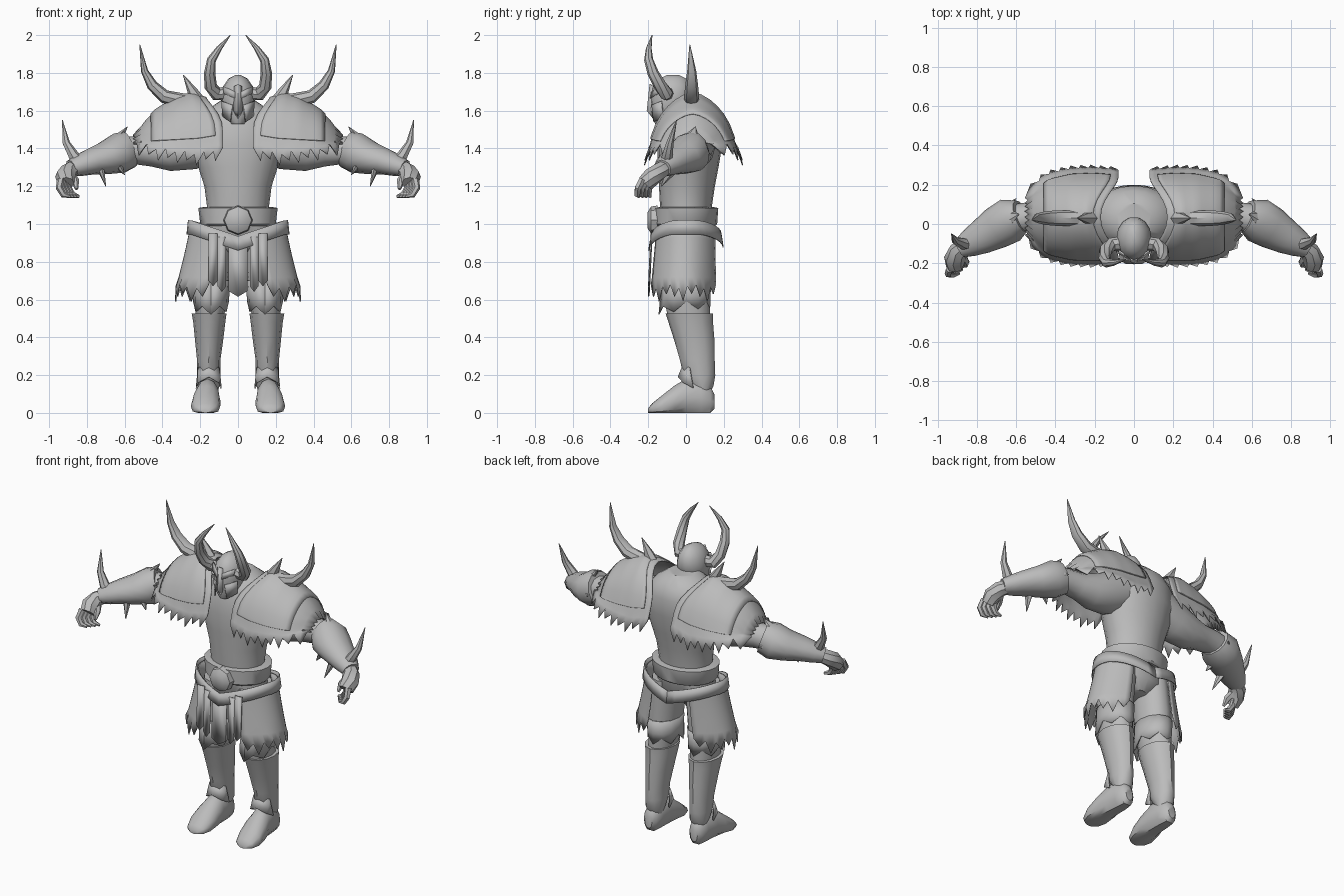
import bpy, bmesh, math
from math import sin, cos, pi
from mathutils import Vector

steel = bpy.data.materials.new("plain_grey")
steel.diffuse_color = (0.5, 0.5, 0.5, 1)
X, Y, Z = Vector((1, 0, 0)), Vector((0, 1, 0)), Vector((0, 0, 1))


def make(name, verts, faces, mirror=False, thick=0):
    me = bpy.data.meshes.new(name)
    me.from_pydata([tuple(v) for v in verts], [], faces)
    bm = bmesh.new()
    bm.from_mesh(me)
    bmesh.ops.recalc_face_normals(bm, faces=bm.faces)
    bm.to_mesh(me)
    bm.free()
    me.materials.append(steel)
    ob = bpy.data.objects.new(name, me)
    bpy.context.collection.objects.link(ob)
    if thick:
        m = ob.modifiers.new("thickness", 'SOLIDIFY')
        m.thickness = thick
        m.offset = 0
    if mirror:
        m = ob.modifiers.new("mirror", 'MIRROR')
        m.use_mirror_merge = False
    return ob


def tube(name, rows, n=12, mirror=False, ref=Y, axis=None, floor=False):
    """Loft of ellipses; rows are (x, y, z, side radius, up radius)."""
    pts = [Vector(r[:3]) for r in rows]
    verts, faces = [], []
    for i, (p, r) in enumerate(zip(pts, rows)):
        t = axis or (pts[min(i + 1, len(pts) - 1)] - pts[max(i - 1, 0)]).normalized()
        s = t.cross(ref).normalized()
        u = s.cross(t)
        for k in range(n):
            a = 2 * pi * k / n
            v = p + s * r[3] * cos(a) + u * r[4] * sin(a)
            if floor:
                v.z = max(v.z, 0)
            verts.append(v)
    for i in range(len(rows) - 1):
        for k in range(n):
            a, b = i * n + k, i * n + (k + 1) % n
            faces.append((a, b, b + n, a + n))
    faces += [tuple(reversed(range(n))), tuple(range(len(verts) - n, len(verts)))]
    return make(name, verts, faces, mirror)


def sheet(name, f, nu, nv, mirror=False, thick=0.006):
    """Thin surface from f(column, row)."""
    verts = [f(i, j) for i in range(nu + 1) for j in range(nv + 1)]
    w = nv + 1
    faces = [(i * w + j, i * w + j + 1, (i + 1) * w + j + 1, (i + 1) * w + j)
             for i in range(nu) for j in range(nv)]
    return make(name, verts, faces, mirror, thick)


def lerp_table(table, x):
    for a, b in zip(table, table[1:]):
        if x <= b[0]:
            t = (x - a[0]) / (b[0] - a[0])
            return [p + (q - p) * t for p, q in zip(a, b)]
    return list(table[-1])


# torso, neck and hips
tube("torso", [(0, 0, 1.0, .165, .13), (0, 0, 1.1, .165, .138), (0, .005, 1.2, .178, .148),
               (0, .012, 1.3, .21, .16), (0, .02, 1.42, .245, .172), (0, .03, 1.53, .23, .165),
               (0, .03, 1.6, .17, .14), (0, .02, 1.655, .09, .085)], 20, axis=Z)
tube("hips", [(0, 0, .84, .06, .08), (0, 0, .9, .19, .13), (0, 0, 1.04, .18, .14)], 16, axis=Z)

# helmet with cheek plates and nose guard
tube("helmet", [(0, -.12, 1.53, .035, .045), (0, -.1, 1.57, .068, .08), (0, -.08, 1.63, .086, .103),
                (0, -.075, 1.68, .09, .112), (0, -.073, 1.73, .077, .102), (0, -.07, 1.77, .05, .072),
                (0, -.068, 1.79, .012, .03)], 14, axis=Z)
make("nose_guard", [(-.018, -.175, 1.73), (0, -.19, 1.74), (.018, -.175, 1.73),
                    (-.022, -.185, 1.6), (0, -.205, 1.6), (.022, -.185, 1.6), (0, -.165, 1.55)],
     [(0, 3, 4, 1), (1, 4, 5, 2), (3, 6, 4), (4, 6, 5)], thick=.006)
make("brow_plate", [(.015, -.187, 1.665), (.075, -.15, 1.69), (.078, -.135, 1.73), (.015, -.18, 1.7)],
     [(0, 1, 2, 3)], True, .008)
make("cheek_plate", [(.03, -.18, 1.63), (.086, -.13, 1.65), (.08, -.12, 1.57), (.04, -.17, 1.54)],
     [(0, 1, 2, 3)], True, .008)

# horns and spikes
tube("helmet_horn", [(.065, -.1, 1.69, .036, .036), (.115, -.105, 1.69, .037, .036),
                     (.145, -.135, 1.73, .034, .034), (.15, -.175, 1.8, .03, .03),
                     (.14, -.198, 1.87, .024, .024), (.1, -.197, 1.93, .015, .015),
                     (.04, -.18, 2.0, .002, .002)], 8, True)
tube("shoulder_horn", [(.22, .03, 1.65, .03, .03), (.31, .03, 1.655, .04, .04), (.39, .03, 1.675, .036, .04),
                       (.455, .03, 1.735, .029, .034), (.495, .03, 1.81, .019, .024),
                       (.52, .02, 1.95, .002, .002)], 8, True)
tube("shoulder_spike", [(.2, .03, 1.64, .035, .035), (.24, .03, 1.7, .028, .03),
                        (.29, .03, 1.79, .002, .002)], 6, True)
tube("gauntlet_spike", [(.83, -.1, 1.32, .035, .035), (.87, -.1, 1.36, .03, .03),
                        (.91, -.085, 1.43, .02, .02), (.93, -.05, 1.55, .002, .002)], 7, True)

# ragged shoulder mantles: columns of (x, half depth, top, shoulder level, hem)
MANTLE = [(.08, .2, 1.67, 1.49, 1.39), (.21, .21, 1.69, 1.47, 1.36), (.32, .205, 1.665, 1.46, 1.375),
          (.43, .18, 1.605, 1.45, 1.39), (.5, .13, 1.535, 1.44, 1.41), (.535, .07, 1.47, 1.43, 1.42)]
JAG = (.015, -.05, .005, -.03)


def mantle(x0, x1, nu, lift, drop, ragged):
    nv = 18

    def f(i, j):
        u, v = i / nu, 2 * j / nv - 1
        x, ry, top, zs, hem = lerp_table(MANTLE, x0 + (x1 - x0) * u)
        w = max(-1, min(1, v / .67))
        a = w * pi / 2
        x += .09 * cos(a) ** 2 * (1 - u) ** 3
        y = .035 + (ry + lift) * (.5 * sin(a) + .5 * w)
        z = zs + (top - zs + lift) * (1 - abs(w) ** 1.6)
        if abs(v) > .67:
            t = (abs(v) - .67) / .33
            z += (hem - zs) * drop * t
            y += (.04 if v > 0 else -.03) * t * drop
            if t > .9 and ragged:
                z += JAG[i % 4]
                y += math.copysign(.015 if i % 2 else 0, v)
                x += .015 if i % 2 else 0
        if i == nu and j % 2 and ragged:
            x += .02
        return (x, y, z)
    return f, nu, nv


sheet("mantle", *mantle(.08, .535, 18, 0, 1, True), mirror=True)
sheet("mantle_upper_layer", *mantle(.12, .46, 14, .007, .15, False), mirror=True)

# arms
tube("upper_arm", [(.14, .04, 1.46, .12, .13), (.26, .04, 1.41, .115, .125), (.37, .04, 1.385, .1, .105),
                   (.46, .04, 1.385, .08, .08), (.54, .035, 1.39, .075, .075), (.62, .02, 1.38, .08, .08)],
     12, True, ref=Z)
tube("gauntlet", [(.575, .04, 1.395, .085, .1), (.63, .02, 1.375, .115, .108), (.7, -.02, 1.35, .108, .088),
                  (.78, -.068, 1.33, .088, .07), (.84, -.1, 1.31, .07, .058), (.885, -.125, 1.295, .05, .045)],
     12, True, ref=Z)
# ragged gauntlet cuff points: base, tip, width
for i, (base, tip, r) in enumerate([((.66, .02, 1.42), (.585, .05, 1.515), .07),
                                    ((.65, -.04, 1.34), (.6, -.07, 1.26), .06),
                                    ((.73, -.07, 1.31), (.7, -.13, 1.2), .045),
                                    ((.68, .06, 1.37), (.6, .13, 1.37), .06)]):
    tube(f"gauntlet_point_{i + 1}", [base + (r, r * .5), tip + (.002, .002)], 6, True, ref=X)

# hands
tube("hand", [(.86, -.11, 1.3, .04, .042), (.895, -.14, 1.28, .05, .046), (.915, -.18, 1.25, .054, .05),
              (.912, -.215, 1.215, .045, .045)], 8, True, ref=Z)
for i in range(4):
    ox, oy = .016 * (i - 1.5), -.02 * (i - 1.5)
    tube(f"finger_{i + 1}", [(.915 + ox, -.2 + oy, 1.235, .02, .02), (.922 + ox, -.225 + oy, 1.19, .019, .019),
                             (.9 + ox, -.228 + oy, 1.155, .017, .017), (.865 + ox, -.22 + oy, 1.145, .008, .008)],
         6, True)
tube("thumb", [(.885, -.15, 1.26, .026, .026), (.86, -.19, 1.225, .021, .021), (.855, -.215, 1.185, .009, .009)],
     6, True)

# legs
tube("thigh", [(.115, 0, .96, .09, .125), (.14, 0, .75, .1, .125), (.145, .005, .6, .088, .12),
               (.15, .02, .48, .07, .11)], 12, True, axis=Z)


# ragged trouser hem, longest at the front
def breeches(i, j):
    a = 2 * pi * i / 12
    z = (.7, .62, .59 if i % 2 else .55)[j]
    r = (.098, .094, .092)[j]
    if j == 2:
        z -= .03 * max(0, cos(a))
    return (.143 + r * sin(a), .003 - (r + .03 + .012 * j * max(0, cos(a))) * cos(a), z)


sheet("breeches_hem", breeches, 12, 2, True)
tube("greave", [(.153, .018, .525, .092, .126), (.152, .025, .48, .085, .118), (.153, .045, .38, .074, .106),
                (.155, .06, .28, .062, .092), (.155, .07, .2, .061, .085), (.155, .085, .14, .056, .06),
                (.155, .09, .1, .045, .03)],
     12, True, axis=Z)
make("ankle_guard", [(.09, .04, .13), (.1, -.015, .16), (.155, -.04, .19), (.21, -.015, .16), (.22, .04, .13),
                     (.1, .02, .24), (.155, -.015, .25), (.21, .02, .24)],
     [(0, 1, 5), (1, 2, 6, 5), (2, 3, 7, 6), (3, 4, 7)], True, .008)
tube("boot", [(.16, .15, .06, .025, .04), (.16, .13, .065, .046, .075), (.16, .08, .08, .058, .1),
              (.162, 0, .08, .065, .1), (.167, -.06, .06, .075, .085), (.172, -.13, .035, .078, .055),
              (.172, -.18, .02, .06, .03), (.172, -.2, .012, .03, .012)], 12, True, ref=Z, axis=-Y, floor=True)

# belt, buckle and V-shaped sash
tube("belt", [(0, 0, .99, .19, .155), (0, 0, 1.0, .2, .165), (0, .003, 1.085, .21, .168),
              (0, .003, 1.09, .18, .14)], 20, axis=Z)
tube("buckle", [(0, -.15, 1.02, .078, .078), (0, -.185, 1.02, .072, .072), (0, -.205, 1.02, .04, .04)],
     8, ref=Z, axis=-Y)


def sash(i, j):
    a = 2 * pi * i / 32 - pi
    x, y = (.262 + .008 * j) * sin(a), -(.185 + .012 * j) * cos(a)
    dip = max(0, 1 - abs(x) / .25) * (.085 if y < 0 else .07)
    return (x, y, (1.02, .945)[j] - dip)


sheet("sash", sash, 32, 1)


# ragged side skirts wrapped around the hips
def skirt(i, j):
    a, t = math.radians(-62 + 122 * i / 18), j / 5
    mid = cos(a)
    jag = (.03, -.035, .01, -.06, .02, -.02)[i % 6] if j == 5 else 0
    return ((.25 + .08 * t ** 1.2) * mid, (.175 + .02 * t) * sin(a) - .012 * t,
            .94 + .06 * mid - (.29 + .06 * mid) * t + jag)


sheet("side_skirt", skirt, 18, 5, True)


# hanging front strips
def strip(name, x, w, top, bottom, mirror):
    y = -.182
    make(name, [(x - w, y, top), (x, y - .004, top), (x + w, y, top),
                (x - w, y - .012, bottom + .03), (x, y - .016, bottom), (x + w, y - .012, bottom + .03)],
         [(0, 3, 4, 1), (1, 4, 5, 2)], mirror, .006)


strip("front_strip_centre", 0, .05, .9, .615, False)
strip("front_strip_inner", .085, .022, .93, .64, True)
strip("front_strip_outer", .132, .024, .95, .67, True)

# smooth shading with sharp creases
bpy.ops.object.select_all(action='SELECT')
bpy.context.view_layer.objects.active = bpy.context.scene.objects[0]
bpy.ops.object.shade_smooth_by_angle(angle=math.radians(40))
